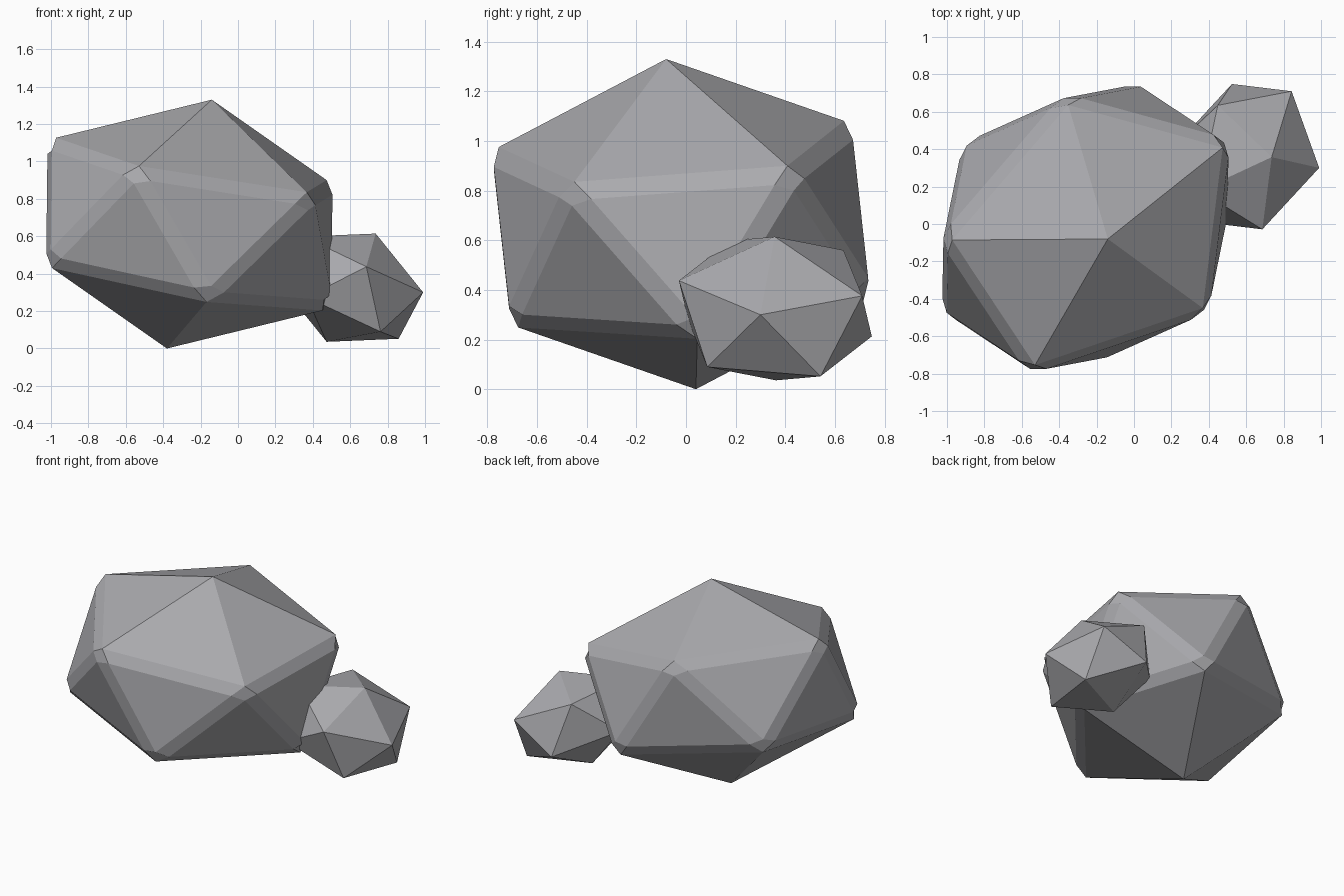
import bpy
import bmesh
from mathutils import Matrix, Vector

cube = bpy.data.objects.get("Cube")
if cube:
    bpy.data.objects.remove(cube, do_unlink=True)

# Grey stone material
stone = bpy.data.materials.new("grey_stone")
stone.use_nodes = True
colour = (0.40, 0.40, 0.42, 1.0)
stone.diffuse_color = colour
shader = next(n for n in stone.node_tree.nodes if n.type == "BSDF_PRINCIPLED")
shader.inputs["Base Color"].default_value = colour
shader.inputs["Roughness"].default_value = 0.9


def make_rock(name, centre, side_a, side_b, pole, chamfer=0.0):
    """Icosahedron stretched along three axes, chamfered away from its poles."""
    bm = bmesh.new()
    bmesh.ops.create_icosphere(bm, subdivisions=1, radius=1.0)
    poles = {v for v in bm.verts if abs(v.co.z) > 0.9}
    stretch = Matrix((side_a, side_b, pole)).transposed()
    for v in bm.verts:
        v.co = stretch @ v.co
    bmesh.ops.recalc_face_normals(bm, faces=bm.faces)
    if chamfer:
        edges = [e for e in bm.edges if not poles.intersection(e.verts)]
        bmesh.ops.bevel(bm, geom=edges, offset=chamfer, offset_type="OFFSET",
                        segments=1, profile=0.5, affect="EDGES",
                        clamp_overlap=True)
    mesh = bpy.data.meshes.new(name)
    bm.to_mesh(mesh)
    bm.free()
    mesh.materials.append(stone)
    rock = bpy.data.objects.new(name, mesh)
    rock.location = Vector(centre)
    bpy.context.collection.objects.link(rock)
    return rock


# Big chamfered boulder
make_rock("large_rock", (-0.26, -0.02, 0.665),
          (-0.385, -0.84, -0.01), (0.837, -0.231, -0.183),
          (0.12, -0.06, 0.665), chamfer=0.045)

# Small plain rock leaning into its side
make_rock("small_rock", (0.605, 0.36, 0.325),
          (-0.046, 0.027, 0.336), (-0.092, -0.434, 0.036),
          (0.385, -0.06, -0.025))
